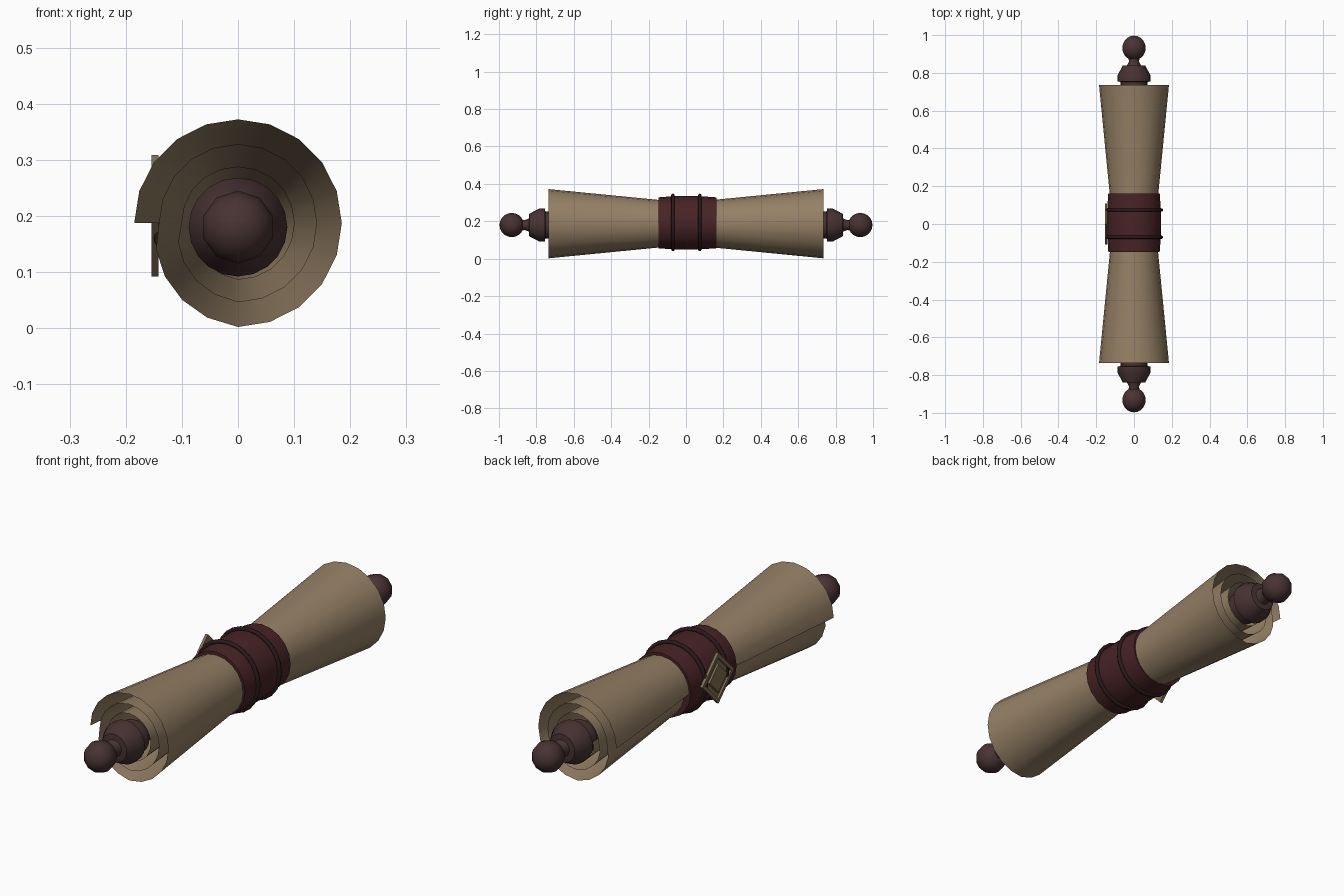
import bpy, bmesh, math
from mathutils import Matrix, Vector

if "Cube" in bpy.data.objects:
    bpy.data.objects.remove(bpy.data.objects["Cube"])


def material(name, rgb):
    m = bpy.data.materials.new(name)
    m.diffuse_color = (*rgb, 1)
    m.use_nodes = True
    m.node_tree.nodes["Principled BSDF"].inputs["Base Color"].default_value = m.diffuse_color
    return m


PAPER = material("parchment tan", (0.30, 0.215, 0.13))
WOOD = material("dark wood", (0.065, 0.032, 0.033))
LEATHER = material("maroon leather", (0.066, 0.017, 0.019))
CORD = material("dark cord", (0.024, 0.010, 0.011))
TAG = material("aged brass", (0.22, 0.16, 0.09))


def finish(name, bm, mat, angle=40):
    me = bpy.data.meshes.new(name)
    bm.to_mesh(me)
    bm.free()
    me.materials.append(mat)
    ob = bpy.data.objects.new(name, me)
    bpy.context.collection.objects.link(ob)
    bpy.ops.object.select_all(action='DESELECT')
    ob.select_set(True)
    bpy.context.view_layer.objects.active = ob
    if angle:
        bpy.ops.object.shade_smooth_by_angle(angle=math.radians(angle))
    return ob


def loft(bm, rings, close=True):
    rows = [[bm.verts.new(p) for p in r] for r in rings]
    n = len(rows[0])
    for a, b in zip(rows, rows[1:]):
        for i in range(n if close else n - 1):
            j = (i + 1) % n
            bm.faces.new((a[i], a[j], b[j], b[i]))
    return rows


def lathe(name, profile, mat, cz, sides=20, mirrored=False):
    """Turn (y, radius) points around the y axis at height cz."""
    bm = bmesh.new()
    for s in ((1, -1) if mirrored else (1,)):
        rings = [[(r * math.sin(2 * math.pi * i / sides), s * y,
                   cz + r * math.cos(2 * math.pi * i / sides))
                  for i in range(sides)] for y, r in profile]
        rows = loft(bm, rings)
        bm.faces.new(rows[0])
        bm.faces.new(rows[-1])
    bmesh.ops.recalc_face_normals(bm, faces=bm.faces)
    return finish(name, bm, mat)


# Paper: rolled sheet, each turn steps inward over its last quarter
CZ = 0.187
STEPS = 20
turns = [0.185, 0.141, 0.101, 0.074]


def spiral_radius(k):
    t, i = divmod(k, STEPS)
    if t >= 3:
        return turns[3]
    f = max(0, (i - 15) / 5)
    return turns[t] + (turns[t + 1] - turns[t]) * f * 0.9


def paper_ring(y, scale):
    pts = []
    for k in range(3 * STEPS + 1):
        a = math.pi - 2 * math.pi * k / STEPS
        r = spiral_radius(k) * scale
        pts.append((r * math.cos(a), y, CZ + r * math.sin(a)))
    return pts


bm = bmesh.new()
loft(bm, [paper_ring(y, s) for y, s in
          ((-0.735, 1), (-0.15, 0.69), (0.15, 0.69), (0.735, 1))], close=False)
finish("rolled_paper", bm, PAPER)

# Rod, collars and necks
RZ = 0.18
lathe("rod", [(-0.74, 0.045), (0.74, 0.045)], WOOD, RZ, 12)
lathe("collars", [(0.70, 0.07), (0.752, 0.072), (0.755, 0.088), (0.785, 0.088),
                  (0.838, 0.06), (0.84, 0.036), (0.86, 0.027), (0.89, 0.03)],
      WOOD, RZ, 20, True)

# Ball knobs at both ends, poles on the rod axis
bm = bmesh.new()
for s in (1, -1):
    bmesh.ops.create_uvsphere(
        bm, u_segments=10, v_segments=10, radius=0.065,
        matrix=Matrix.Translation((0, s * 0.932, RZ)) @ Matrix.Rotation(math.pi / 2, 4, 'X'))
finish("ball_knobs", bm, WOOD)

# Leather wrap around the waist
lathe("leather_band", [(-0.148, 0.12), (-0.148, 0.136), (-0.07, 0.142),
                       (0.08, 0.142), (0.162, 0.136), (0.162, 0.12)], LEATHER, 0.192)

# Two cords
for n, y in enumerate((-0.07, 0.074)):
    bpy.ops.mesh.primitive_torus_add(location=(0, y, 0.194), rotation=(math.pi / 2, 0, 0),
                                     major_segments=24, minor_segments=8,
                                     major_radius=0.145, minor_radius=0.009)
    ob = bpy.context.object
    ob.name = "cord_%d" % (n + 1)
    ob.data.materials.append(CORD)
    bpy.ops.object.shade_smooth_by_angle(angle=math.radians(60))

# Diamond tag on the left side with stepped insets
bm = bmesh.new()
bmesh.ops.create_cube(bm, size=1, matrix=Matrix.Translation((-0.148, 0, 0.2))
                      @ Matrix.Rotation(math.pi / 4, 4, 'X')
                      @ Matrix.Diagonal((0.012, 0.153, 0.153, 1)))
bm.normal_update()
face = min(bm.faces, key=lambda f: f.normal.x)
for inset, push in ((0.02, 0), (0.003, 0.007), (0.022, 0), (0.003, -0.007)):
    bmesh.ops.inset_region(bm, faces=[face], thickness=inset, depth=0)
    bmesh.ops.translate(bm, verts=face.verts, vec=Vector((push, 0, 0)))
finish("diamond_tag", bm, TAG, 0)
